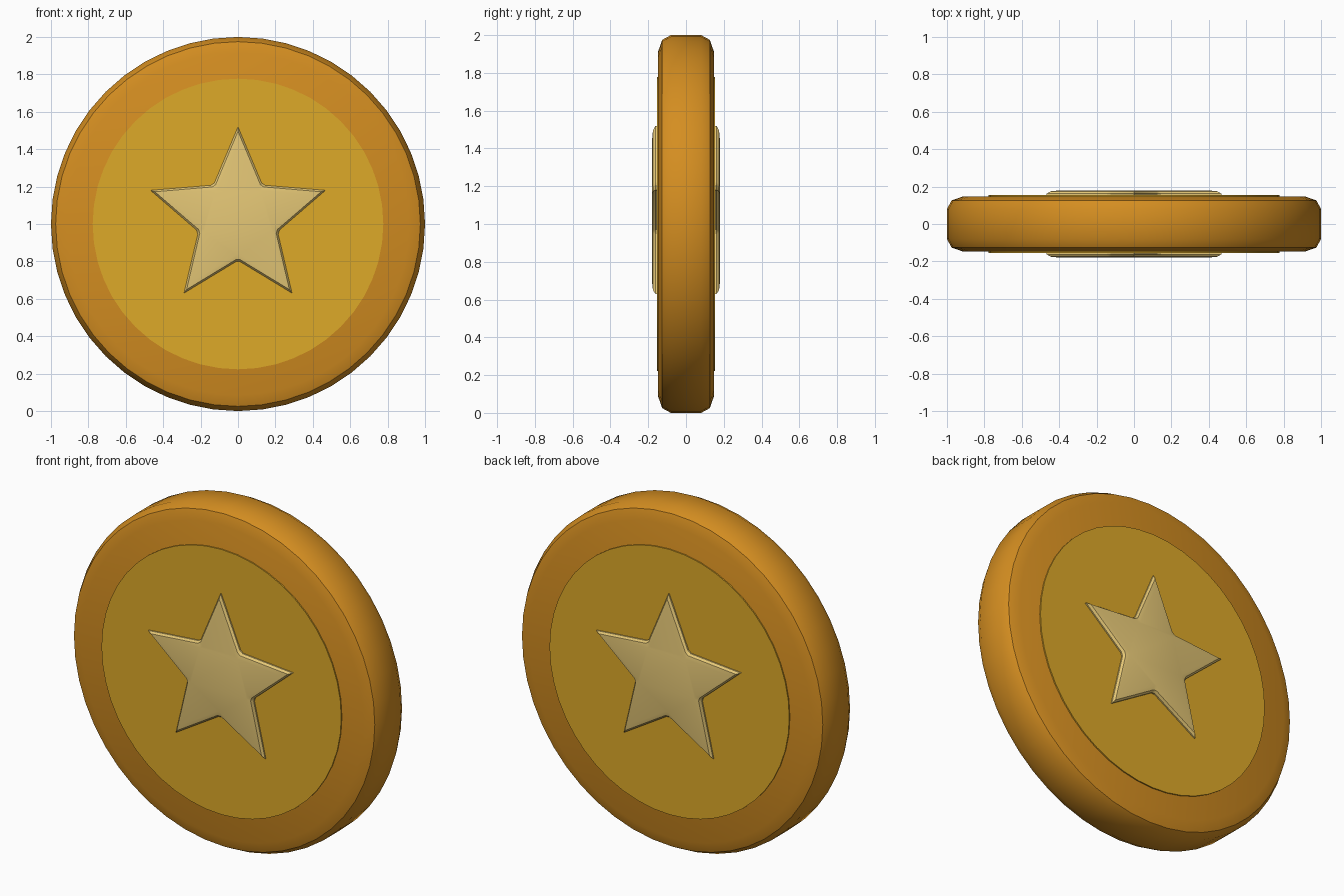
import bpy, bmesh
from math import sin, cos, pi, radians

if "Cube" in bpy.data.objects:
    bpy.data.objects.remove(bpy.data.objects["Cube"])

CZ = 1.0


def material(name, rgb):
    m = bpy.data.materials.new(name)
    m.diffuse_color = (*rgb, 1)
    m.use_nodes = True
    m.node_tree.nodes["Principled BSDF"].inputs["Base Color"].default_value = m.diffuse_color
    return m


def loft(name, rings, mat, angle):
    """Skin a list of equal-length rings and cap both ends."""
    bm = bmesh.new()
    loops = [[bm.verts.new(p) for p in ring] for ring in rings]
    n = len(loops[0])
    for a, b in zip(loops, loops[1:]):
        for i in range(n):
            j = (i + 1) % n
            bm.faces.new((a[i], a[j], b[j], b[i]))
    bm.faces.new(loops[0])
    bm.faces.new(loops[-1])
    bmesh.ops.recalc_face_normals(bm, faces=bm.faces)
    me = bpy.data.meshes.new(name)
    bm.to_mesh(me)
    bm.free()
    ob = bpy.data.objects.new(name, me)
    bpy.context.collection.objects.link(ob)
    me.materials.append(mat)
    bpy.ops.object.select_all(action='DESELECT')
    ob.select_set(True)
    bpy.context.view_layer.objects.active = ob
    bpy.ops.object.shade_smooth_by_angle(angle=radians(angle))
    return ob


def circle(r, y, n=48):
    return [(r * sin(2 * pi * i / n), y, CZ + r * cos(2 * pi * i / n)) for i in range(n)]


def star(scale, y, tip=0.492, notch=0.23, cz=1.028):
    pts = []
    for k in range(5):
        a = 2 * pi * k / 5
        # each notch is slightly blunted by a pair of points
        for r, t in ((tip, a), (notch, a + pi / 5 - 0.05), (notch, a + pi / 5 + 0.05)):
            pts.append((scale * r * sin(t), y, cz + scale * r * cos(t)))
    return pts


orange = material("rim_orange", (0.66, 0.27, 0.015))
gold = material("face_gold", (0.73, 0.40, 0.022))
cream = material("star_cream", (0.78, 0.57, 0.18))

# Coin body with a two-step rounded rim
half = [(0.915, 0.147), (0.975, 0.126), (1.0, 0.08)]
profile = half + [(r, -y) for r, y in reversed(half)]
loft("coin_body", [circle(r, y) for r, y in profile], orange, 30)

# Slightly raised disc passing through both faces
loft("face_disc", [circle(0.777, y) for y in (-0.154, 0.154)], gold, 30)

# Bevelled star passing through both faces
steps = [(0.84, 0.18), (0.95, 0.175), (1.0, 0.162)]
star_rings = steps + [(s, -y) for s, y in reversed(steps)]
loft("star", [star(s, y) for s, y in star_rings], cream, 30)
